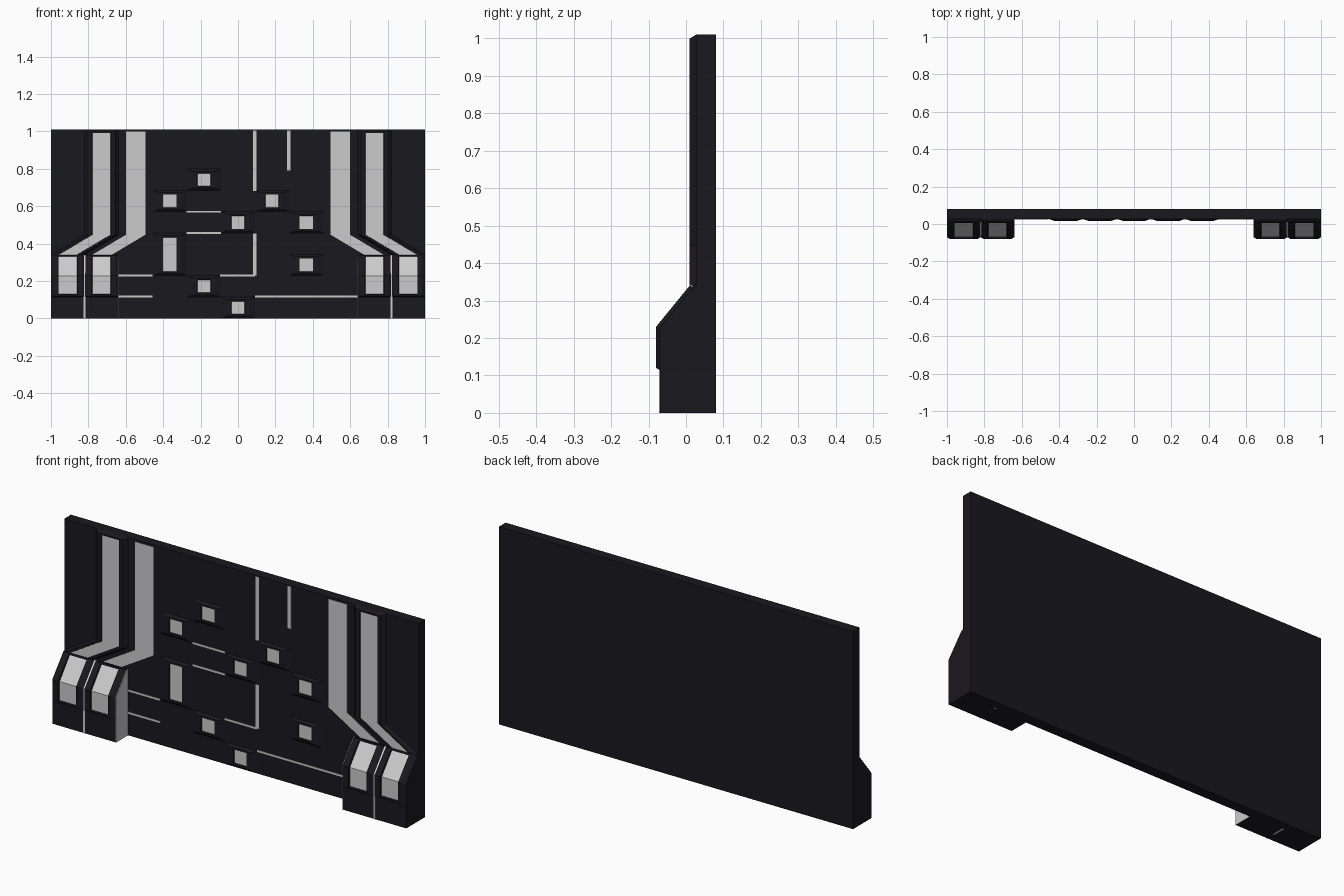
import bpy, bmesh

if "Cube" in bpy.data.objects:
    bpy.data.objects.remove(bpy.data.objects["Cube"])


def material(name, rgb):
    m = bpy.data.materials.new(name)
    m.diffuse_color = (*rgb, 1)
    m.use_nodes = True
    m.node_tree.nodes["Principled BSDF"].inputs["Base Color"].default_value = m.diffuse_color
    return m


DARK = material("dark_panel", (0.01, 0.009, 0.013))
LIGHT = material("light_panel", (0.8, 0.8, 0.8))


def loft(name, rings, side=1, cap=LIGHT, body=DARK):
    """Nested rings of rows (x_left, x_right, y, z); caps are strips across the rows."""
    bm = bmesh.new()
    pairs = [[(bm.verts.new((side * a, y, z)), bm.verts.new((side * b, y, z)))
              for a, b, y, z in ring] for ring in rings]
    loops = [[p[0] for p in r] + [p[1] for p in reversed(r)] for r in pairs]
    for lo, hi in zip(loops, loops[1:]):
        n = len(lo)
        for i in range(n):
            bm.faces.new((lo[i], lo[(i + 1) % n], hi[(i + 1) % n], hi[i]))
    for r, index in ((pairs[0], 0), (pairs[-1], 1)):
        for p, q in zip(r, r[1:]):
            bm.faces.new((p[0], p[1], q[1], q[0])).material_index = index
    bmesh.ops.recalc_face_normals(bm, faces=bm.faces)
    mesh = bpy.data.meshes.new(name)
    bm.to_mesh(mesh)
    bm.free()
    mesh.materials.append(body)
    mesh.materials.append(cap)
    ob = bpy.data.objects.new(name, mesh)
    bpy.context.collection.objects.link(ob)
    return ob


def box(name, x0, x1, y0, y1, z0, z1, mat=DARK, side=1):
    return loft(name, [[(x0, x1, y, z0), (x0, x1, y, z1)] for y in (y1, y0)],
                side, mat, mat)


FRONT = 0.027   # face of the wall plate
CELL = 0.1825   # tile width
ROW = 0.114     # tile height

# Wall plate
box("wall_plate", -1, 1, FRONT, 0.08, 0, 1.01)


# Raised tiles with recessed light windows: column, first row, row count
def tile(col, row, count=1):
    cx, z0 = col * CELL, row * ROW
    z1 = z0 + count * ROW

    def ring(dx, dz, y):
        h = CELL / 2 - dx
        return [(cx - h, cx + h, y, z0 + dz), (cx - h, cx + h, y, z1 - dz)]

    loft("window_tile", [ring(0, 0, 0.04), ring(0, 0, FRONT), ring(0.03, 0.012, 0.017),
                         ring(0.054, 0.021, 0.017), ring(0.056, 0.023, 0.022)])


for spec in [(-2, 5), (-1, 6), (1, 5), (0, 4), (2, 4), (-2, 2, 2),
             (2, 2), (-1, 1), (0, 0)]:
    tile(*spec)

# Light seams between plain tiles
for x0, x1, z in [(-0.275, -0.09, 0.57), (-0.275, -0.09, 0.457), (-0.64, -0.457, 0.23),
                  (-0.095, 0.09, 0.23), (-0.64, -0.457, 0.116), (0.09, 0.64, 0.116)]:
    box("horizontal_seam", x0, x1, FRONT - 0.002, 0.04, z - 0.005, z + 0.005, LIGHT)
for x, z0, z1 in [(0.09, 0.68, 1.005), (0.272, 0.79, 1.005), (0.09, 0.23, 0.455)]:
    box("vertical_seam", x - 0.01, x + 0.01, FRONT - 0.002, 0.04, z0, z1, LIGHT)


# Bent strip: runs down the wall, then slants outward to a pod
def bent(cx, half, y, top, low=0.34):
    return [(cx - half, cx + half, y, top), (cx - half, cx + half, y, 0.447),
            (cx + 0.18 - half, cx + 0.18 + half, y, low)]


# Pod ring following the wedge front
def pod(cx, half, rows):
    return [(cx - half, cx + half, y, z) for y, z in rows]


for s in (1, -1):
    # Flat inner strip and raised outer strip
    loft("inner_strip", [bent(0.547, 0.052, y, 1.0) for y in (0.04, FRONT - 0.002)],
         s, LIGHT, LIGHT)
    loft("outer_strip", [bent(0.73, 0.09, 0.04, 1.01), bent(0.73, 0.09, FRONT, 1.01),
                         bent(0.73, 0.072, 0.01, 1.0), bent(0.73, 0.051, 0.01, 0.992),
                         bent(0.73, 0.049, 0.016, 0.99)], s)

    # Pods with wedge fronts and recessed windows
    for cx in (0.73, 0.91):
        box("pod_base", cx - 0.09, cx + 0.09, -0.07, 0.04, 0, 0.115, DARK, s)
        loft("pod_wedge", [
            pod(cx, 0.09, [(0.04, 0.115), (0.04, 0.226), (0.04, 0.336)]),
            pod(cx, 0.09, [(-0.07, 0.115), (-0.07, 0.226), (0.02, 0.336)]),
            pod(cx, 0.075, [(-0.08, 0.12), (-0.08, 0.23), (0.01, 0.34)]),
            pod(cx, 0.051, [(-0.08, 0.128), (-0.08, 0.23), (0.005, 0.334)]),
            pod(cx, 0.049, [(-0.07, 0.13), (-0.07, 0.226), (0.012, 0.331)])], s)

    # Light seams beside the pods
    for x, half in ((0.82, 0.005), (0.641, 0.0015)):
        loft("pod_seam", [
            pod(x, half, [(0.04, 0), (0.04, 0.227), (0.04, 0.338)]),
            pod(x, half, [(-0.072, 0), (-0.072, 0.227), (0.018, 0.338)])], s, LIGHT, LIGHT)
